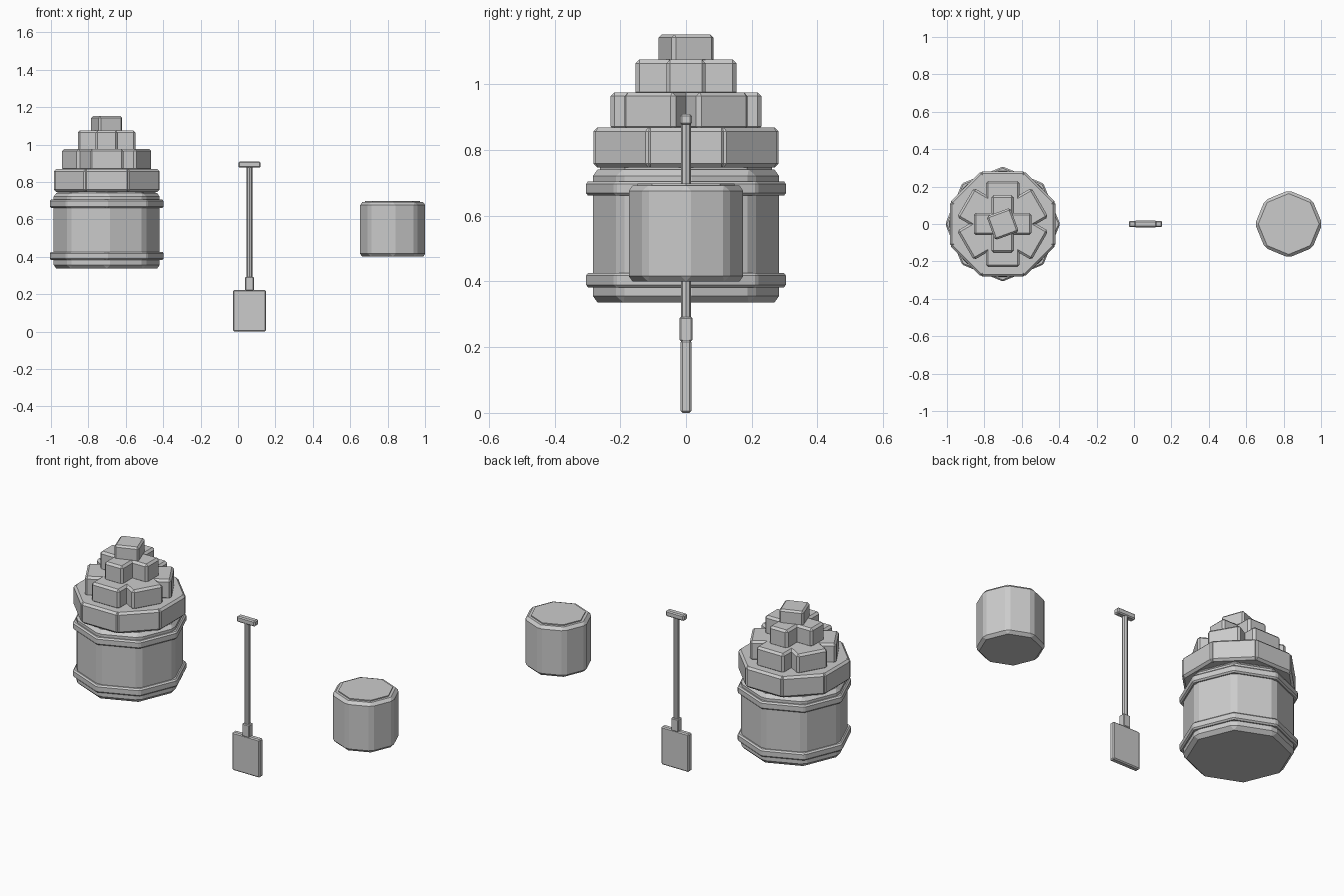
import bpy
from math import radians, cos, sin, pi

if "Cube" in bpy.data.objects:
    bpy.data.objects.remove(bpy.data.objects["Cube"])


def bevel(ob, width):
    if width:
        m = ob.modifiers.new("bevel", 'BEVEL')
        m.width = width
        m.segments = 1
        m.limit_method = 'ANGLE'
        m.angle_limit = radians(30)
    return ob


def box(name, center, size, rot=0.0, width=0.008):
    bpy.ops.mesh.primitive_cube_add(size=1, location=center)
    ob = bpy.context.object
    ob.name = name
    ob.scale = size
    bpy.ops.object.transform_apply(location=False, rotation=False, scale=True)
    ob.rotation_euler[2] = rot
    return bevel(ob, width)


def drum(name, x, radius, z0, z1, width=0.01, sides=8):
    bpy.ops.mesh.primitive_cylinder_add(vertices=sides, radius=radius, depth=z1 - z0,
                                        location=(x, 0, (z0 + z1) / 2))
    ob = bpy.context.object
    ob.name = name
    return bevel(ob, width)


def tier(name, x, count, start, inner, outer, breadth, z0, z1):
    for i in range(count):
        a = start + i * 2 * pi / count
        r = (inner + outer) / 2
        box(f"{name}_{i + 1}", (x + r * cos(a), r * sin(a), (z0 + z1) / 2),
            (outer - inner, breadth, z1 - z0), a, 0.012)


# Large tub with two hoops
TX = -0.702
drum("tub_body", TX, 0.291, 0.336, 0.741, 0.02)
drum("tub_lower_hoop", TX, 0.307, 0.382, 0.426, 0.008)
drum("tub_upper_hoop", TX, 0.307, 0.661, 0.705, 0.008)
drum("tub_fill", TX, 0.262, 0.73, 0.76, 0)

# Heaped lumps, stacked in shrinking rings
tier("heap_bottom", TX, 8, 0, 0.08, 0.282, 0.24, 0.747, 0.869)
tier("heap_lower", TX, 6, pi / 6, 0.05, 0.23, 0.18, 0.86, 0.976)
tier("heap_upper", TX, 4, 0, 0.02, 0.154, 0.12, 0.965, 1.076)
box("heap_top", (TX, 0, 1.109), (0.135, 0.135, 0.086), radians(20), 0.01)

# Shovel
SX = 0.0615
box("shovel_blade", (SX, 0, 0.111), (0.177, 0.033, 0.222), 0, 0.006)
box("shovel_socket", (SX, 0, 0.255), (0.046, 0.039, 0.074), 0, 0.004)
drum("shovel_shaft", SX, 0.0155, 0.28, 0.89, 0)
box("shovel_grip", (SX, 0, 0.893), (0.118, 0.036, 0.033), 0, 0.006)

# Small bucket
BX = 0.827
drum("bucket_body", BX, 0.18, 0.40, 0.692, 0.016)
drum("bucket_fill", BX, 0.147, 0.66, 0.698, 0)
